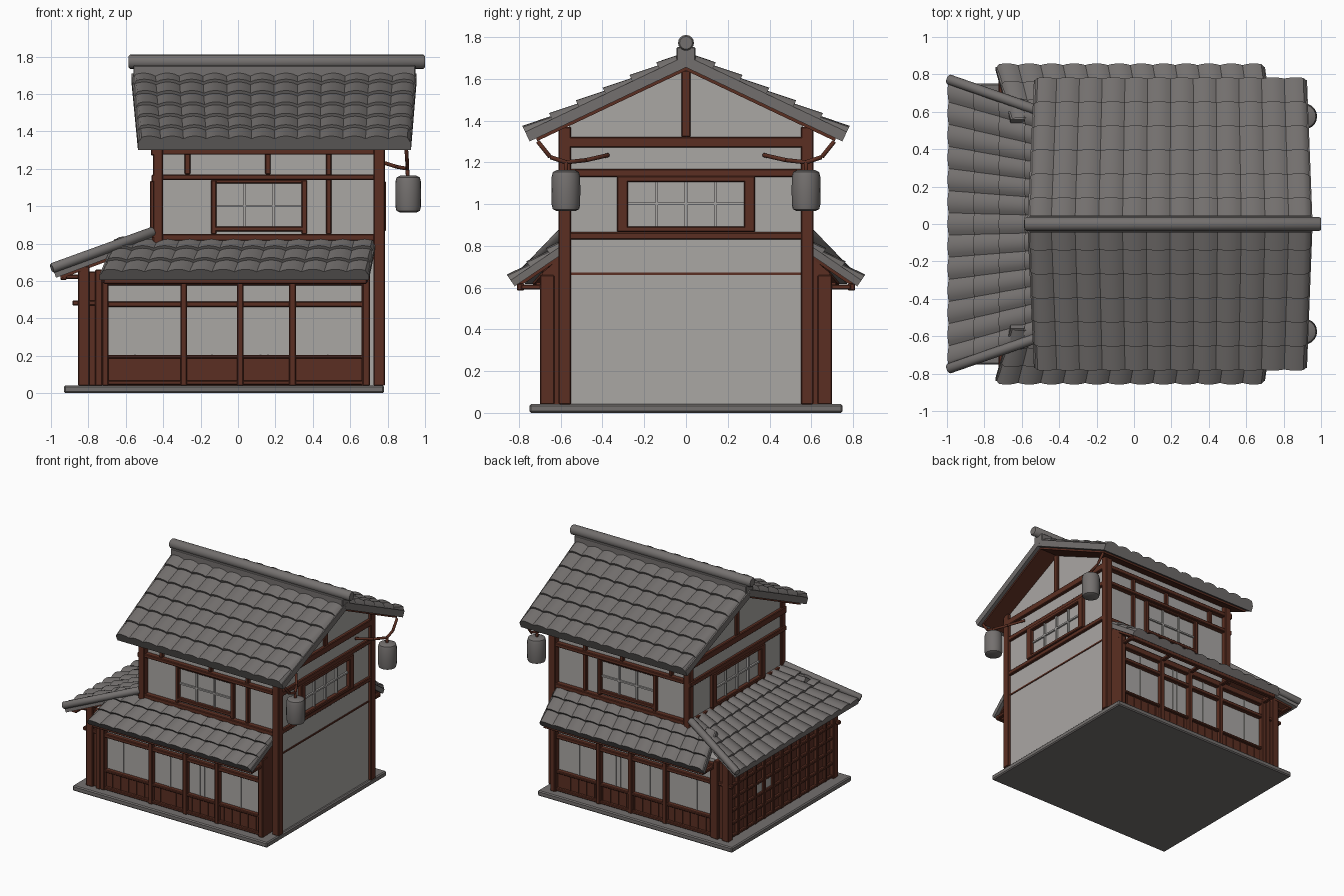
import bpy, bmesh, math
from mathutils import Vector as V

if "Cube" in bpy.data.objects:
    bpy.data.objects.remove(bpy.data.objects["Cube"])

def material(name, rgb):
    m = bpy.data.materials.new(name)
    m.diffuse_color = (*rgb, 1)
    m.use_nodes = True
    m.node_tree.nodes["Principled BSDF"].inputs["Base Color"].default_value = m.diffuse_color
    return m

TILE = material("grey_tile", (0.175, 0.163, 0.158))
WALL = material("pale_plaster", (0.40, 0.385, 0.372))
WOOD = material("red_brown_wood", (0.105, 0.028, 0.016))

def finish(name, bm, mat, smooth=False, bevel=0):
    bmesh.ops.recalc_face_normals(bm, faces=bm.faces)
    me = bpy.data.meshes.new(name)
    bm.to_mesh(me)
    bm.free()
    me.materials.append(mat)
    ob = bpy.data.objects.new(name, me)
    bpy.context.collection.objects.link(ob)
    if smooth:
        bpy.ops.object.select_all(action='DESELECT')
        ob.select_set(True)
        bpy.context.view_layer.objects.active = ob
        bpy.ops.object.shade_smooth_by_angle(angle=math.radians(40))
    if bevel:
        b = ob.modifiers.new("soft_edges", 'BEVEL')
        b.width = bevel
        b.segments = 1
    return ob

def hexa(bm, bottom, top):
    vs = [bm.verts.new(p) for p in list(bottom) + list(top)]
    for f in ((3, 2, 1, 0), (4, 5, 6, 7), (0, 1, 5, 4), (1, 2, 6, 5), (2, 3, 7, 6), (3, 0, 4, 7)):
        bm.faces.new([vs[i] for i in f])

def boxes(name, items, mat, mirror=True, bevel=0.005):
    """Items are x0,x1,y0,y1,z0,z1; mirror repeats them across y = 0."""
    bm = bmesh.new()
    for x0, x1, y0, y1, z0, z1 in items:
        for s in ((1, -1) if mirror else (1,)):
            ring = ((x0, y0 * s), (x1, y0 * s), (x1, y1 * s), (x0, y1 * s))
            hexa(bm, [(*p, z0) for p in ring], [(*p, z1) for p in ring])
    return finish(name, bm, mat, bevel=bevel)

def prism(name, profile, x0, x1, mat):
    bm = bmesh.new()
    a = [bm.verts.new((x0, y, z)) for y, z in profile]
    b = [bm.verts.new((x1, y, z)) for y, z in profile]
    bm.faces.new(a)
    bm.faces.new(b)
    for i in range(len(a)):
        j = (i + 1) % len(a)
        bm.faces.new((a[i], a[j], b[j], b[i]))
    return finish(name, bm, mat)

def lathe(name, origin, axis, profile, mat, n=16):
    """Profile of (radius, distance along axis)."""
    bm = bmesh.new()
    q = V(axis).normalized().to_track_quat('Z', 'Y')
    rings = [[bm.verts.new(V(origin) + q @ V((r * math.cos(2 * math.pi * i / n), r * math.sin(2 * math.pi * i / n), d)))
              for i in range(n)] for r, d in profile]
    bm.faces.new(rings[0])
    bm.faces.new(rings[-1])
    for a, b in zip(rings, rings[1:]):
        for i in range(n):
            bm.faces.new((a[i], a[(i + 1) % n], b[(i + 1) % n], b[i]))
    return finish(name, bm, mat, smooth=True)

def rod(name, p, q, r, mat):
    d = V(q) - V(p)
    L = d.length
    return lathe(name, p, d, [(r * .8, 0), (r, r * .25), (r, L - r * .25), (r * .8, L)], mat)

def roof(name, e0, e1, t0, t1, cols, rows, thick=0.05):
    """Lapped pantiles over a slab and a wooden underside; e = eave ends, t = top ends."""
    e0, e1, t0, t1 = map(V, (e0, e1, t0, t1))
    n = (e1 - e0).cross(t0 - e0).normalized()
    if n.z < 0:
        n = -n
    at = lambda u, v: e0.lerp(e1, u).lerp(t0.lerp(t1, u), v)
    bm = bmesh.new()
    steps = cols * 6
    levels = [(0, None)] + [((r + k) / rows, 0.017 * (1 - k)) for r in range(rows) for k in (0, 1)]
    grid = []
    for v, lift in levels:
        line = []
        for i in range(steps + 1):
            wave = 0.016 * abs(math.sin(math.pi * i / 6)) ** 0.8
            h = -0.01 if lift is None or i in (0, steps) else lift + wave
            line.append(bm.verts.new(at(i / steps, v) + n * h))
        grid.append(line)
    for a, b in zip(grid, grid[1:]):
        for i in range(steps):
            bm.faces.new((a[i], a[i + 1], b[i + 1], b[i]))
    finish(name + "_tiles", bm, TILE, smooth=True)
    for part, mat, inset, h0, h1 in (("_slab", TILE, 0, 0, -thick), ("_underside", WOOD, 0.02, -thick, -thick - 0.014)):
        bm = bmesh.new()
        c = [at(inset, inset * 2), at(1 - inset, inset * 2), at(1 - inset, 1), at(inset, 1)]
        hexa(bm, [p + n * h1 for p in c], [p + n * h0 for p in c])
        finish(name + part, bm, mat)

# Stone base
boxes("stone_base", [(-0.93, 0.78, -0.75, 0.75, 0, 0.042)], TILE, False, 0.008)

# Plaster bodies: tall gabled house and low surrounding extension
prism("upper_house_wall", [(-.56, .04), (.56, .04), (.56, 1.375), (0, 1.645), (-.56, 1.375)], -0.44, 0.76, WALL)
boxes("lower_house_wall", [(-0.82, 0.68, -0.65, 0.65, 0.04, 0.65)], WALL, False, 0)
for s in (-1, 1):
    prism("extension_end_wall", [(s * .55, .04), (s * .69, .04), (s * .69, .67), (s * .57, .77), (s * .55, .77)], 0.66, 0.70, WOOD)

# Main roof and ridge
for s in (-1, 1):
    roof("main_roof", (-0.535, s * .77, 1.345), (0.925, s * .77, 1.345), (-0.57, 0, 1.71), (0.955, 0, 1.71), 12, 6)
boxes("ridge_base", [(-0.56, 0.95, -0.045, 0.045, 1.68, 1.752)], TILE, False)
rod("ridge_tube", (-0.585, 0, 1.772), (1.0, 0, 1.772), 0.038, TILE)

# Lower roofs at front, back and left, with hip tubes
for s in (-1, 1):
    roof("side_roof", (-0.74, s * .84, .635), (0.70, s * .84, .635), (-0.66, s * .56, .825), (0.74, s * .56, .825), 12, 3, 0.035)
    rod("hip_tube", (-0.995, s * .775, .668), (-0.45, s * .585, .865), 0.027, TILE)
roof("left_roof", (-0.985, -.77, .65), (-0.985, .77, .65), (-0.44, -.585, .855), (-0.44, .585, .855), 13, 4, 0.035)
boxes("eave_beams", [(-0.72, 0.69, .775, .81, .585, .62), (-0.95, -0.915, 0, .72, .605, .635)], WOOD)
boxes("eave_brackets", [(x - .015, x + .015, .64, .79, .59, .615) for x in (-.71, -.29, .01, .29, .68)]
      + [(-.93, -.8, y - .015, y + .015, .61, .635) for y in (.12, .36, .64)], WOOD)

# Main corner posts and the wall beams wrapping the upper storey
boxes("corner_posts", [(.725, .785, .55, .61, .04, 1.37), (-.455, -.40, .55, .605, .7, 1.37)], WOOD)
boxes("upper_long_beams", [(-.46, .78, .55, .60, z0, z1) for z0, z1 in ((.815, .85), (1.14, 1.17), (1.275, 1.31))], WOOD)
boxes("upper_long_posts", [(x - .015, x + .015, .55, .585, z0, z1) for x, z0, z1 in
      ((-.13, .85, 1.14), (.355, .85, 1.14), (.485, .85, 1.30), (-.27, 1.17, 1.28), (.16, 1.17, 1.28))]
      + [(-.13, .355, .55, .585, .865, .892), (-.13, .355, .55, .58, 1.122, 1.142)], WOOD)
boxes("upper_long_window_bars", [(x - .006, x + .006, .55, .572, .89, 1.13) for x in (.035, .19)]
      + [(-.115, .34, .55, .572, z, z + .012) for z in (.995, )], WALL, bevel=0)

# Gable ends: beams, king post and framed window
for side, x, d in (("right", .76, 1), ("left", -.44, -1)):
    def on(y0, y1, z0, z1, t):
        return (min(x - d * .02, x + d * t), max(x - d * .02, x + d * t), y0, y1, z0, z1)
    boxes(side + "_gable_beams", [on(-.605, .605, .83, .865, .022), on(-.605, .605, 1.13, 1.168, .022),
          on(-.605, .605, 1.27, 1.322, .025), on(-.022, .022, 1.32, 1.64, .018)], WOOD, False)
    boxes(side + "_gable_window_frame", [on(-.33, .33, .865, .892, .03), on(-.33, .33, 1.105, 1.135, .03),
          on(-.33, -.278, .865, 1.135, .03), on(.278, .33, .865, 1.135, .03)], WOOD, False)
    boxes(side + "_gable_window_bars", [on(y - .007, y + .007, .89, 1.11, .015) for y in (-.14, 0, .14)]
          + [on(-.28, .28, .995, 1.008, .013)], WALL, False, 0)
boxes("right_wall_strip", [(.75, .766, -.55, .55, .66, .672)], WOOD, False, 0)

# Long lower facades: posts, rails and board panels
boxes("lower_facade_posts", [(x - .018, x + .018, .63, .69, .04, .61) for x in (-.71, -.29, .012, .292)]
      + [(.665, .705, .63, .70, .04, .66)], WOOD)
boxes("lower_facade_rails", [(-.73, .70, .63, .685, z0, z1) for z0, z1 in ((.045, .068), (.185, .205), (.46, .49), (.575, .625))], WOOD)
boxes("lower_board_panels", [(-.72, .69, .63, .662, .04, .2)], WOOD, bevel=0)
boxes("lower_board_battens", [(x / 100 - .005, x / 100 + .005, .63, .668, .06, .19) for x in range(-64, 67, 7)], WOOD, bevel=0)
boxes("window_mullions", [(x - .005, x + .005, .63, .656, .2, .575) for x in (-.55, -.14, .12, .16, .48)], WALL, bevel=0)

# Left corner posts and side boards
boxes("left_corner_posts", [(-.855, -.795, .63, .69, .04, .68), (-.765, -.725, .63, .695, .04, .66),
      (-.80, -.76, .63, .67, .04, .65), (-.885, -.73, .655, .685, .468, .496)], WOOD)

# Left facade lattice over a board wall
boxes("left_board_wall", [(-.826, -.80, -.65, .65, .04, .67)], WOOD, False, 0)
boxes("left_lattice", [(-.85, -.82, y / 100 - .012, y / 100 + .012, .05, .66) for y in range(-55, 56, 11)]
      + [(-.846, -.82, -.65, .65, z, z + .022) for z in (.05, .15, .25, .35, .45, .56, .63)], WOOD, False)
boxes("lattice_paper_panes", [(-.832, -.825, y - .042, y + .042, .275, .35) for y in (.165, .275)], WALL, False, 0)

# Hanging lanterns with curved arms
for s in (-1, 1):
    lathe("lantern", (.91, s * .575, .967), (0, 0, 1),
          [(.045, 0), (.063, .008), (.068, .03), (.069, .1), (.068, .165), (.062, .187), (.04, .197)], TILE, 20)
    arm = [(.77, .37, 1.235), (.85, .48, 1.21), (.905, .575, 1.20), (.905, .65, 1.225), (.90, .71, 1.30)]
    for a, b in zip(arm, arm[1:]):
        rod("lantern_arm", (a[0], a[1] * s, a[2]), (b[0], b[1] * s, b[2]), 0.010, WOOD)
    rod("lantern_hook", (.908, s * .575, 1.15), (.905, s * .575, 1.205), 0.010, WOOD)
